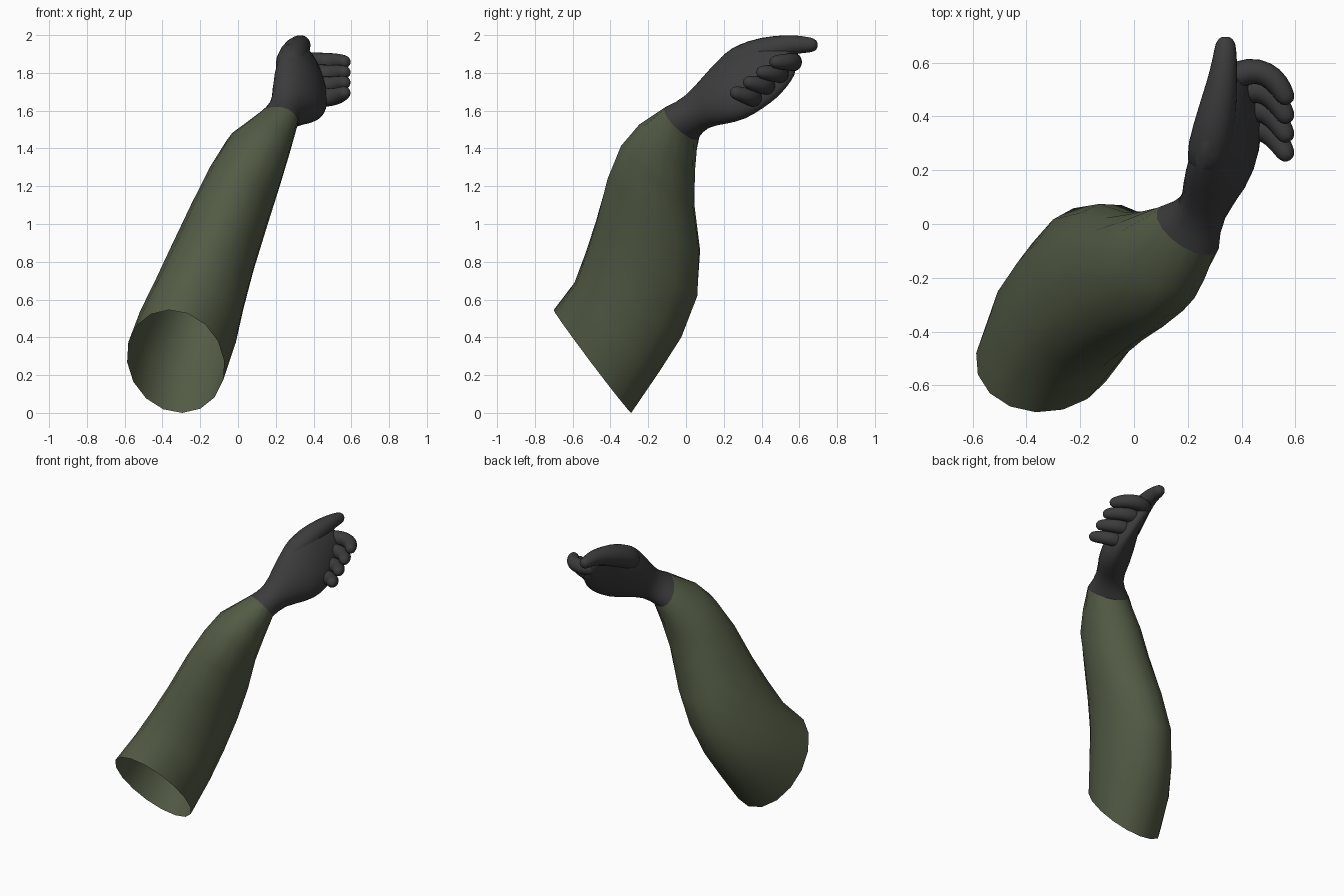
import bpy, bmesh, math
from mathutils import Vector

cube = bpy.data.objects.get("Cube")
if cube:
    bpy.data.objects.remove(cube, do_unlink=True)


def material(name, color):
    mat = bpy.data.materials.new(name)
    mat.use_nodes = True
    mat.diffuse_color = color
    bsdf = mat.node_tree.nodes["Principled BSDF"]
    bsdf.inputs["Base Color"].default_value = color
    bsdf.inputs["Roughness"].default_value = 0.8
    return mat


green = material("olive_cloth", (0.086, 0.106, 0.060, 1))
black = material("charcoal_glove", (0.045, 0.045, 0.046, 1))


def ellipse(center, u, v, sides):
    """Ring of points spanned by two half axes."""
    angles = [math.tau * i / sides for i in range(sides)]
    return [center + u * math.cos(a) + v * math.sin(a) for a in angles]


def section(front, back, half_width, skew, sides):
    """Ring running between a front and a back point."""
    front, back = Vector(front), Vector(back)
    u = Vector((half_width, -skew, skew * 0.25))
    return ellipse((front + back) / 2, u, (front - back) / 2, sides)


def loft(name, rings, mat, smooth_levels=0, cap_start=False, cap_end=False):
    """Skin a row of rings into one smooth-shaded object."""
    bm = bmesh.new()
    loops = [[bm.verts.new(p) for p in ring] for ring in rings]
    count = len(loops[0])
    for a, b in zip(loops, loops[1:]):
        for i in range(count):
            j = (i + 1) % count
            bm.faces.new((a[i], a[j], b[j], b[i]))
    for wanted, ring in ((cap_start, loops[0]), (cap_end, loops[-1])):
        if wanted:
            tip = bm.verts.new(sum((v.co for v in ring), Vector()) / count)
            for i in range(count):
                bm.faces.new((ring[i], ring[(i + 1) % count], tip))
    bmesh.ops.recalc_face_normals(bm, faces=bm.faces)
    for face in bm.faces:
        face.smooth = True
    # hold open rims in place so neighbouring parts meet exactly
    crease = bm.verts.layers.float.new("crease_vert")
    for vert in bm.verts:
        if vert.is_boundary:
            vert[crease] = 1
    mesh = bpy.data.meshes.new(name)
    bm.to_mesh(mesh)
    bm.free()
    mesh.materials.append(mat)
    obj = bpy.data.objects.new(name, mesh)
    bpy.context.collection.objects.link(obj)
    if smooth_levels:
        mod = obj.modifiers.new("smooth", "SUBSURF")
        mod.levels = mod.render_levels = smooth_levels


def digit(name, points, radii):
    """Tapered finger with a rounded tip."""
    points = [Vector(p) for p in points]
    rings = []
    for i, (p, r) in enumerate(zip(points, radii)):
        ahead = points[min(i + 1, len(points) - 1)]
        tangent = (ahead - points[max(i - 1, 0)]).normalized()
        side = tangent.cross(Vector((0, 0, 1))).normalized()
        up = side.cross(tangent)
        rings.append(ellipse(p, side * r, up * r, 10))
    # rounded fingertip
    for advance, shrink in ((0.55, 0.85), (0.95, 0.45)):
        rings.append(ellipse(p + tangent * r * advance,
                             side * r * shrink, up * r * shrink, 10))
    loft(name, rings, black, 1, True, True)


# Sleeve: open tube from the slanted upper opening to the cuff
cuff = ((0.18, -0.085, 1.62), (0.22, 0.04, 1.45), 0.115, 0.07)
sleeve_rows = [
    ((-0.365, -0.70, 0.545), (-0.295, -0.29, 0.0), 0.257, 0.015),
    ((-0.28, -0.59, 0.69), (-0.25, -0.14, 0.22), 0.268, 0.03),
    ((-0.21, -0.53, 0.85), (-0.20, -0.025, 0.40), 0.25, 0.04),
    ((-0.135, -0.475, 1.02), (-0.135, 0.06, 0.62), 0.235, 0.05),
    ((-0.045, -0.41, 1.25), (-0.045, 0.07, 0.85), 0.215, 0.06),
    ((0.04, -0.335, 1.42), (0.04, 0.035, 1.10), 0.20, 0.06),
    ((0.09, -0.235, 1.53), (0.12, 0.035, 1.28), 0.175, 0.06),
    cuff,
]
loft("sleeve", [section(*row, 16) for row in sleeve_rows], green)

# Gloved wrist and palm
palm_rows = [
    cuff,
    ((0.23, 0.00, 1.675), (0.28, 0.11, 1.515), 0.075, 0.03),
    ((0.24, 0.09, 1.78), (0.37, 0.21, 1.525), 0.11, 0.03),
    ((0.25, 0.19, 1.90), (0.42, 0.32, 1.55), 0.11, 0.02),
    ((0.27, 0.29, 1.97), (0.44, 0.41, 1.61), 0.09, 0.01),
    ((0.31, 0.40, 1.97), (0.43, 0.48, 1.66), 0.07, 0.0),
    ((0.34, 0.52, 1.94), (0.42, 0.54, 1.73), 0.052, 0.0),
    ((0.35, 0.58, 1.92), (0.39, 0.58, 1.79), 0.03, 0.0),
]
loft("palm", [section(*row, 16) for row in palm_rows], black, 1, False, True)

# Thumb, stretched forward above the fingers
digit("thumb",
      [(0.265, 0.21, 1.82), (0.298, 0.36, 1.905), (0.32, 0.48, 1.935),
       (0.335, 0.57, 1.952), (0.34, 0.655, 1.948)],
      [0.09, 0.083, 0.067, 0.054, 0.043])

# Four fingers, stepped down and back, curling inward
for i, name in enumerate(("index", "middle", "ring", "little")):
    y, z = 0.57 - 0.07 * i, 1.858 - 0.063 * i
    lift = 0.008 * i
    digit(name + "_finger",
          [(0.35, y - 0.03, z), (0.43, y + 0.005, z),
           (0.495, y - 0.01, z), (0.537, y - 0.05, z + lift / 2),
           (0.56, y - 0.09, z + lift)],
          [0.054, 0.053, 0.05, 0.046, 0.039])
